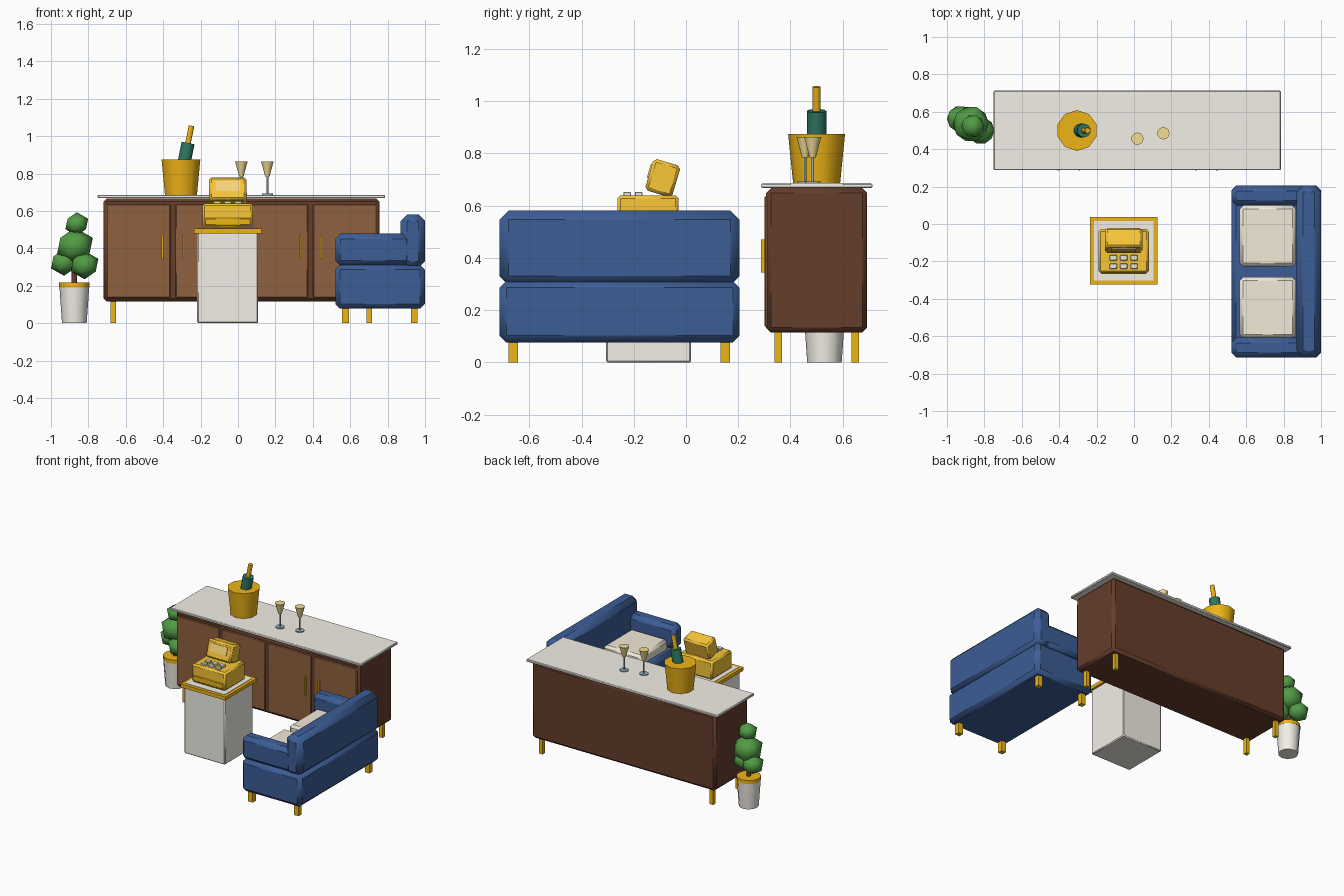
import bpy
from math import sin, cos
from mathutils import Vector

if "Cube" in bpy.data.objects:
    bpy.data.objects.remove(bpy.data.objects["Cube"])


def mat(name, r, g, b):
    m = bpy.data.materials.new(name)
    m.diffuse_color = (r, g, b, 1)
    m.use_nodes = True
    m.node_tree.nodes["Principled BSDF"].inputs["Base Color"].default_value = m.diffuse_color
    return m


GOLD = mat("gold", .86, .46, .008)
YELLOW = mat("yellow", .95, .57, .04)
PALE = mat("pale_yellow", .95, .68, .20)
WOOD = mat("dark_wood", .13, .047, .024)
DOOR = mat("door_wood", .28, .12, .05)
STONE = mat("stone", .90, .865, .80)
BLUE = mat("blue_fabric", .045, .11, .30)
CREAM = mat("cream_fabric", .90, .83, .69)
LEAF = mat("leaf", .083, .33, .06)
TEAL = mat("teal_glass", .028, .19, .13)
WINE = mat("wine", .90, .73, .30)
GLASS = mat("glass", .31, .42, .51)
KEY = mat("key", .83, .79, .66)


def finish(ob, name, m, angle=.6):
    ob.name = name
    ob.data.materials.append(m)
    bpy.ops.object.shade_smooth_by_angle(angle=angle)
    return ob


def box(name, x, y, z, m, bevel=0, rot=0):
    """Box from (min, max) pairs, with an optional chamfer and tilt about x."""
    bpy.ops.mesh.primitive_cube_add(
        size=1, location=[(a + b) / 2 for a, b in (x, y, z)], rotation=(rot, 0, 0))
    ob = bpy.context.object
    ob.scale = [b - a for a, b in (x, y, z)]
    bpy.ops.object.transform_apply(location=False, rotation=False, scale=True)
    if bevel:
        mod = ob.modifiers.new("bevel", 'BEVEL')
        mod.width, mod.segments = bevel, 1
    return finish(ob, name, m)


def cone(name, x, y, z0, z1, r0, r1, m, sides=10, tilt=0):
    """Tapered cylinder standing on z0; tilt turns it about y around its centre."""
    bpy.ops.mesh.primitive_cone_add(
        vertices=sides, radius1=r0, radius2=r1, depth=z1 - z0,
        location=(x, y, (z0 + z1) / 2), rotation=(0, tilt, 0))
    return finish(bpy.context.object, name, m, .85)


# Sideboard: body, stone top, legs
CX = .02
box("sideboard_body", (-.718, .757), (.307, .693), (.115, .667), WOOD, .018)
box("sideboard_top", (-.75, .785), (.288, .713), (.668, .686), STONE, .004)
for sx in (-.667, .702):
    for sy in (.353, .648):
        box("sideboard_leg", (sx - .014, sx + .014), (sy - .014, sy + .014), (0, .125), GOLD)

# Sideboard: four doors and handles either side of the outer gaps
for k in (-1.5, -.5, .5, 1.5):
    c = CX + k * .368
    box("door", (c - .17, c + .17), (.300, .325), (.137, .635), DOOR, .004)
for gap in (-.368, .368):
    for s in (-.055, .055):
        c = CX + gap + s
        box("door_handle", (c - .005, c + .005), (.287, .303), (.345, .47), GOLD)

# Ice bucket with tilted bottle
cone("ice_bucket", -.305, .50, .686, .875, .09, .109, GOLD)
TILT = .2
axis = Vector((sin(TILT), 0, cos(TILT)))
shoulder = Vector((-.267, .50, .963))


def along(name, start, end, r, m):
    c = shoulder + axis * (start + end) / 2
    h = (end - start) / 2
    cone(name, c.x, c.y, c.z - h, c.z + h, r, r, m, 10, TILT)


along("bottle_body", -.20, 0, .037, TEAL)
along("bottle_neck", -.01, .094, .0155, GOLD)

# Two stemmed glasses
for gx, gy in ((.018, .456), (.157, .485)):
    cone("glass_foot", gx, gy, .686, .692, .03, .03, GLASS, 12)
    cone("glass_stem", gx, gy, .69, .79, .005, .005, GLASS, 8)
    cone("glass_bowl", gx, gy, .785, .863, .012, .033, WINE, 12)

# Pedestal with gold collar and inset stone top
PX, PY = -.055, -.143
for name, h, z, m, bev in (("pedestal", .163, (0, .49), STONE, .006),
                           ("pedestal_collar", .18, (.48, .505), GOLD, 0),
                           ("pedestal_inset", .158, (.49, .508), STONE, 0)):
    box(name, (PX - h, PX + h), (PY - h, PY + h), z, m, bev)

# Cash register: base, drawer, keys, tilted display
box("register_base", (PX - .135, PX + .135), (-.262, -.028), (.507, .64), YELLOW, .012)
box("register_drawer", (PX - .122, PX + .122), (-.267, -.25), (.522, .562), GOLD, .004)
for i in (-1, 0, 1):
    for ky in (-.225, -.181):
        kx = PX + i * .056
        box("register_key", (kx - .019, kx + .019), (ky - .015, ky + .015),
            (.635, .653), KEY, .003)
LEAN = -.29
HY, HZ = -.089, .706
box("register_display", (PX - .1, PX + .1), (HY - .054, HY + .054),
    (HZ - .063, HZ + .063), YELLOW, .012, LEAN)
# screen is placed in the tilted frame of the display
v, w = -.055, .012
sy = HY + v * cos(LEAN) - w * sin(LEAN)
sz = HZ + v * sin(LEAN) + w * cos(LEAN)
box("register_screen", (PX - .065, PX + .065), (sy - .004, sy + .004),
    (sz - .028, sz + .028), PALE, 0, LEAN)

# Sofa facing the left side
box("sofa_base", (.52, 1), (-.714, .205), (.077, .312), BLUE, .026)
box("sofa_back", (.87, 1), (-.714, .205), (.296, .581), BLUE, .034)
for y in ((-.714, -.607), (.098, .205)):
    box("sofa_arm", (.52, .93), y, (.308, .479), BLUE, .028)
for y in ((-.608, -.284), (-.226, .098)):
    box("seat_cushion", (.565, .865), y, (.30, .385), CREAM, .018)
for x in (.575, .943):
    for y in (-.661, .151):
        box("sofa_leg", (x - .018, x + .018), (y - .018, y + .018), (0, .095), GOLD)

# Potted plant
LX, LY = -.875, .53
cone("plant_pot", LX, LY, 0, .20, .066, .08, STONE, 12)
cone("pot_rim", LX, LY, .19, .216, .081, .081, GOLD, 12)
cone("plant_trunk", LX, LY, .20, .38, .016, .012, WOOD, 8)
for x, y, z, r in ((-.862, .523, .53, .068), (-.872, .535, .412, .107),
                   (-.93, .562, .325, .078), (-.82, .50, .31, .082)):
    bpy.ops.mesh.primitive_ico_sphere_add(subdivisions=1, radius=r, location=(x, y, z))
    leaf = bpy.context.object
    leaf.scale.z = .92
    leaf.name = "foliage"
    leaf.data.materials.append(LEAF)
    bpy.ops.object.shade_smooth()
